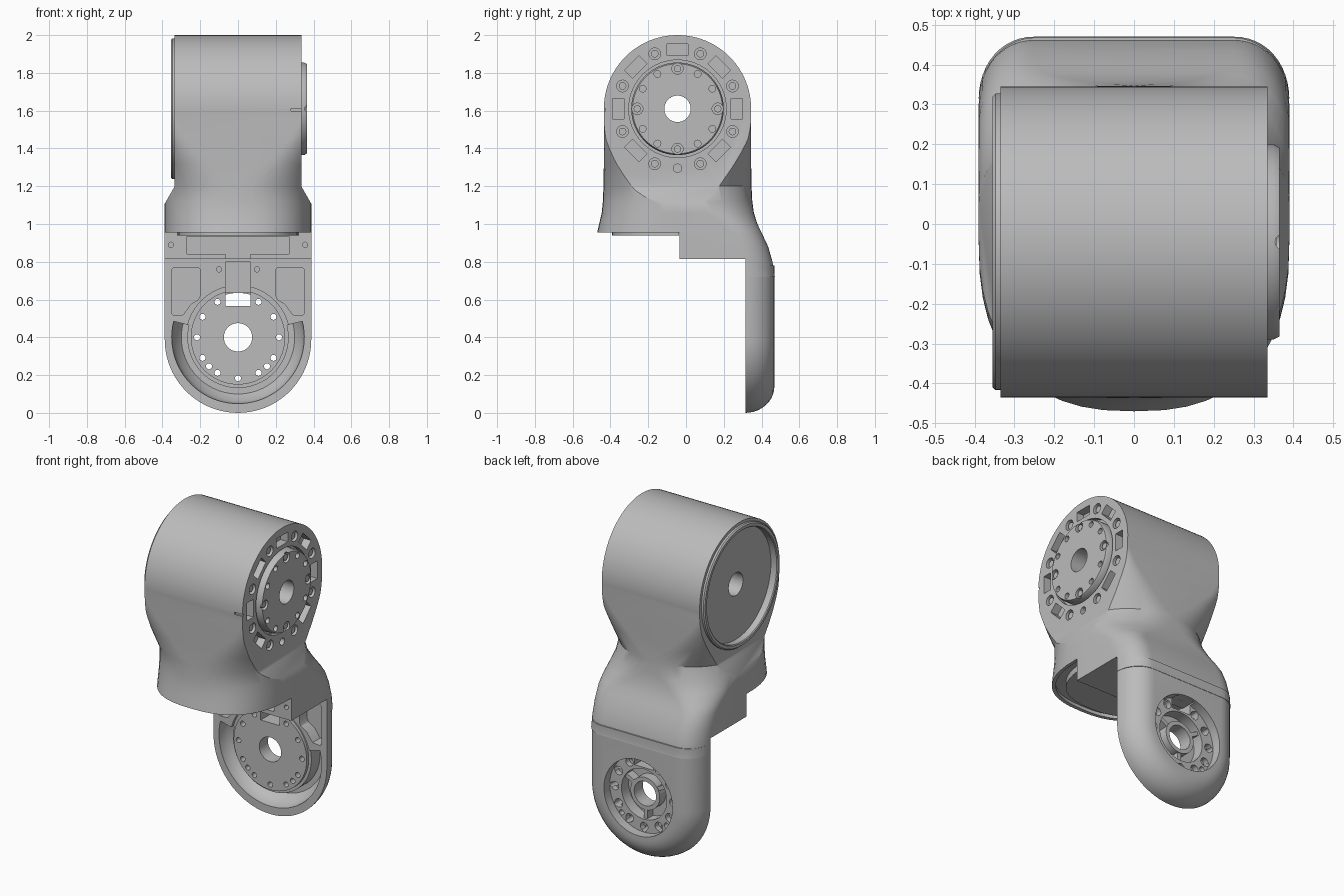
import bpy, bmesh
from math import sin, cos, pi, radians

cube = bpy.data.objects.get("Cube")
if cube:
    bpy.data.objects.remove(cube, do_unlink=True)

grey = bpy.data.materials.new("matte_grey")
grey.use_nodes = True
grey.diffuse_color = (0.5, 0.5, 0.5, 1)
grey.node_tree.nodes["Principled BSDF"].inputs["Base Color"].default_value = (0.5, 0.5, 0.5, 1)

HUB = (-0.045, 1.61)   # barrel axis: y, z
ARM = (0, 0.4)         # lower joint axis: x, z


# ---- helpers ----
def place(axis, p, h):
    return {"X": (h, p[0], p[1]), "Y": (p[0], h, p[1]), "Z": (p[0], p[1], h)}[axis]


def loft(bm, rings, closed=False):
    rows = [[bm.verts.new(co) for co in ring] for ring in rings]
    n = len(rows[0])
    pairs = list(zip(rows, rows[1:]))
    if closed:
        pairs.append((rows[-1], rows[0]))
    else:
        bm.faces.new(rows[0][::-1])
        bm.faces.new(rows[-1])
    for a, b in pairs:
        for i in range(n):
            j = (i + 1) % n
            bm.faces.new((a[i], a[j], b[j], b[i]))


def prism(bm, pts, axis, lo, hi):
    loft(bm, [[place(axis, p, h) for p in pts] for h in (lo, hi)])


def circle(c, r, n=24):
    return [(c[0] + r * cos(2 * pi * i / n), c[1] + r * sin(2 * pi * i / n)) for i in range(n)]


def rect(x0, x1, z0, z1):
    return [(x0, z0), (x1, z0), (x1, z1), (x0, z1)]


def polar(c, r, deg):
    return (c[0] + r * cos(radians(deg)), c[1] + r * sin(radians(deg)))


def lathe(bm, profile, c, axis, start=0, end=360, steps=72):
    full = end - start == 360
    count = steps if full else steps + 1
    rings = []
    for i in range(count):
        deg = start + (end - start) * i / steps
        rings.append([place(axis, polar(c, r, deg), h) for r, h in profile])
    loft(bm, rings, full)


def finish(name, bm):
    bmesh.ops.remove_doubles(bm, verts=bm.verts, dist=0.00001)
    bmesh.ops.recalc_face_normals(bm, faces=bm.faces)
    mesh = bpy.data.meshes.new(name)
    bm.to_mesh(mesh)
    bm.free()
    mesh.materials.append(grey)
    ob = bpy.data.objects.new(name, mesh)
    bpy.context.collection.objects.link(ob)
    return ob


def combine(target, bm, operation="DIFFERENCE"):
    tool = finish("cutter", bm)
    tool.hide_render = True
    mod = target.modifiers.new("combine", "BOOLEAN")
    mod.operation, mod.solver, mod.object = operation, "EXACT", tool
    bpy.context.view_layer.objects.active = target
    bpy.ops.object.modifier_apply(modifier=mod.name)
    bpy.data.objects.remove(tool, do_unlink=True)


def quadrant(a, b, cx, cy, n, steps=12):
    pts = []
    for i in range(steps + 1):
        t = pi / 2 * i / steps
        pts.append((a - cx + cx * max(cos(t), 0) ** (2 / n), b - cy + cy * sin(t) ** (2 / n)))
    return pts


MID = -0.03


def section(z, yf, yb, fx, fy, bx, by):
    back = quadrant(0.39, yb - MID, bx, by, 2.1)
    front = quadrant(0.39, MID - yf, fx, fy, 2.5)
    pts = back + [(-x, y) for x, y in back[::-1]]
    pts += [(-x, -y) for x, y in front] + [(x, -y) for x, y in front[::-1]]
    return [(x, y + MID, z) for x, y in pts]


# ---- housing: flared neck, barrel and lower arm shell ----
bm = bmesh.new()
loft(bm, [section(*key) for key in (
    (0.72, -0.47, 0.47, 0.39, 0.43, 0.14, 0.16),
    (0.80, -0.47, 0.458, 0.39, 0.43, 0.14, 0.16),
    (0.88, -0.47, 0.435, 0.39, 0.43, 0.14, 0.16),
    (0.955, -0.47, 0.40, 0.39, 0.43, 0.14, 0.16),
    (1.0, -0.46, 0.378, 0.39, 0.42, 0.17, 0.18),
    (1.06, -0.446, 0.359, 0.39, 0.41, 0.25, 0.25),
    (1.12, -0.44, 0.351, 0.39, 0.41, 0.33, 0.33),
    (1.2, -0.437, 0.347, 0.39, 0.40, 0.39, 0.37),
    (1.32, -0.435, 0.345, 0.25, 0.25, 0.25, 0.25),
    (1.45, -0.435, 0.345, 0.12, 0.12, 0.12, 0.12),
    (1.6, -0.434, 0.344, 0.03, 0.03, 0.03, 0.03))])
housing = finish("housing", bm)

bm = bmesh.new()
prism(bm, circle(HUB, 0.39, 96), "X", -0.42, 0.42)
combine(housing, bm, "UNION")

bm = bmesh.new()
rings = []
for step in range(-1, 11):
    t = pi / 2 * max(step, 0) / 10
    r = 0.388 - 0.14 * (1 - cos(t))
    y = 0.29 if step < 0 else 0.313 + 0.155 * sin(t)
    arc = [polar((0, 0.388), r, 180 + 180 * i / 40) for i in range(41)]
    rings.append([place("Y", p, y) for p in arc + [(r, 0.78), (-r, 0.78)]])
loft(bm, rings)
combine(housing, bm, "UNION")

# flat barrel ends, chamfered cheeks and the stepped underside
bm = bmesh.new()
for s in (-1, 1):
    prism(bm, [(s * 0.392, 1.1), (s * 0.335, 1.2), (s * 0.335, 2.1), (s * 0.6, 2.1), (s * 0.6, 1.1)],
          "Y", -0.7, 0.7)
prism(bm, [(-1, 0.955), (MID - 0.005, 0.955), (MID - 0.005, 0.815), (0.315, 0.815), (0.315, -0.1),
           (-1, -0.1)], "X", -0.7, 0.7)
combine(housing, bm)

# bores, bolt holes, pockets and cable slot
ring_holes = (22.5, 67.5, 112.5, 157.5, 202.5, 247.5, 270, 292.5, 337.5)
bm = bmesh.new()
prism(bm, circle(HUB, 0.07, 48), "X", -0.6, 0.6)
for deg in ring_holes:
    prism(bm, circle(polar(HUB, 0.315, deg), 0.022 if deg == 270 else 0.031), "X", 0.285, 0.4)
for deg in (0, 45, 90, 135, 180, 225, 315):
    c, s = cos(radians(deg)), sin(radians(deg))
    corners = rect(0.283, 0.343, -0.055, 0.055)
    prism(bm, [(HUB[0] + u * c - v * s, HUB[1] + u * s + v * c) for u, v in corners], "X", 0.285, 0.4)
prism(bm, circle(ARM, 0.075, 48), "Y", 0.2, 0.6)
arm_holes = (0, 30, 60, 120, 150, 180, 210, 225, 240, 270, 300, 315, 330)
for deg in arm_holes:
    prism(bm, circle(polar(ARM, 0.217, deg), 0.016, 16), "Y", 0.2, 0.45)
lathe(bm, [(0.268, 0.25), (0.355, 0.25), (0.35, 0.33), (0.335, 0.38), (0.3, 0.42), (0.268, 0.42)],
      ARM, "Y", 166, 374, 48)
for s in (-1, 1):
    prism(bm, [(s * x, z) for x, z in ((0.21, 0.77), (0.34, 0.77), (0.35, 0.76), (0.35, 0.525),
          (0.34, 0.515), (0.29, 0.52), (0.25, 0.575), (0.21, 0.6), (0.2, 0.62), (0.2, 0.76))],
          "Y", 0.25, 0.39)
    prism(bm, circle((s * 0.1, 0.76), 0.014, 16), "Y", 0.25, 0.36)
    prism(bm, circle((s * 0.355, 0.89), 0.014, 16), "Y", -0.1, 0.02)
prism(bm, [(-0.27, 0.935), (0.27, 0.935), (0.27, 0.84), (0.065, 0.84), (0.065, 0.78),
           (-0.065, 0.78), (-0.065, 0.84), (-0.27, 0.84)], "Y", -0.1, 0.1)
prism(bm, rect(-0.065, 0.065, 0.565, 0.8), "Y", 0.25, 0.345)
prism(bm, rect(0.28, 0.4, 1.598, 1.612), "Y", -0.5, -0.425)
combine(housing, bm)

# disc seats, rear joint recess and skirt groove
half = quadrant(0.39, 0.44, 0.39, 0.43, 2.5)
skirt = [(x, -y) for x, y in half[::-1]] + [(-x, -y) for x, y in half[:-1]]


def skirt_outline(scale, edge):
    return [(x * scale, min(y * scale + MID, edge)) for x, y in skirt]


bm = bmesh.new()
lathe(bm, [(0.05, 0.5), (0.258, 0.5), (0.258, 0.305), (0.05, 0.305)], HUB, "X")
lathe(bm, [(0.05, -0.5), (0.346, -0.5), (0.346, -0.31), (0.05, -0.31)], HUB, "X")
lathe(bm, [(0.05, 0.55), (0.235, 0.55), (0.235, 0.41), (0.155, 0.41), (0.155, 0.34), (0.1, 0.34),
           (0.1, 0.4), (0.05, 0.4)], ARM, "Y")
lathe(bm, [(0.25, 0.25), (0.274, 0.25), (0.274, 0.335), (0.25, 0.335)], ARM, "Y")
prism(bm, skirt_outline(0.95, -0.06), "Z", 0.9, 0.975)
combine(housing, bm)

# rear counterbores and the through slot
bm = bmesh.new()
for deg in arm_holes:
    if deg not in (225, 315):
        prism(bm, circle(polar(ARM, 0.2, deg), 0.026, 20), "Y", 0.375, 0.45)
prism(bm, rect(-0.065, 0.065, 0.565, 0.634), "Y", 0.33, 0.45)
combine(housing, bm)

# ---- drive disc on the left end ----
bm = bmesh.new()
lathe(bm, [(0.07, 0.3), (0.245, 0.3), (0.245, 0.35), (0.238, 0.365), (0.07, 0.365)], HUB, "X")
drive_disc = finish("drive_disc", bm)
bm = bmesh.new()
for deg in range(0, 360, 30):
    prism(bm, circle(polar(HUB, 0.213, deg), 0.018 if deg % 90 else 0.03), "X", 0.335, 0.4)
combine(drive_disc, bm)

# bolt heads seated in the disc and around it
bm = bmesh.new()
for deg in (0, 90, 180, 270):
    prism(bm, circle(polar(HUB, 0.213, deg), 0.019), "X", 0.32, 0.358)
for deg in ring_holes:
    if deg != 270:
        prism(bm, circle(polar(HUB, 0.315, deg), 0.02), "X", 0.28, 0.325)
bolts = finish("bolt_heads", bm)

# ---- cover rim on the right end ----
bm = bmesh.new()
lathe(bm, [(0.343, -0.35), (0.348, -0.355), (0.365, -0.355), (0.372, -0.348), (0.372, -0.3),
           (0.343, -0.3)], HUB, "X")
cover_rim = finish("cover_rim", bm)

# ---- plate under the skirt ----
bm = bmesh.new()
prism(bm, skirt_outline(0.82, -0.036), "Z", 0.938, 0.985)
skirt_plate = finish("skirt_plate", bm)

# ---- spokes in the rear joint recess ----
bm = bmesh.new()
for deg in (90 - 60, 90 + 60, 270):
    c, s = cos(radians(deg)), sin(radians(deg))
    prism(bm, [(u * c - v * s, ARM[1] + u * s + v * c) for u, v in rect(0.09, 0.165, -0.012, 0.012)],
          "Y", 0.33, 0.395)
spokes = finish("joint_spokes", bm)

bpy.ops.object.select_all(action="DESELECT")
for ob in (housing, drive_disc, bolts, cover_rim, skirt_plate, spokes):
    ob.select_set(True)
bpy.context.view_layer.objects.active = housing
bpy.ops.object.shade_smooth_by_angle(angle=radians(30))
